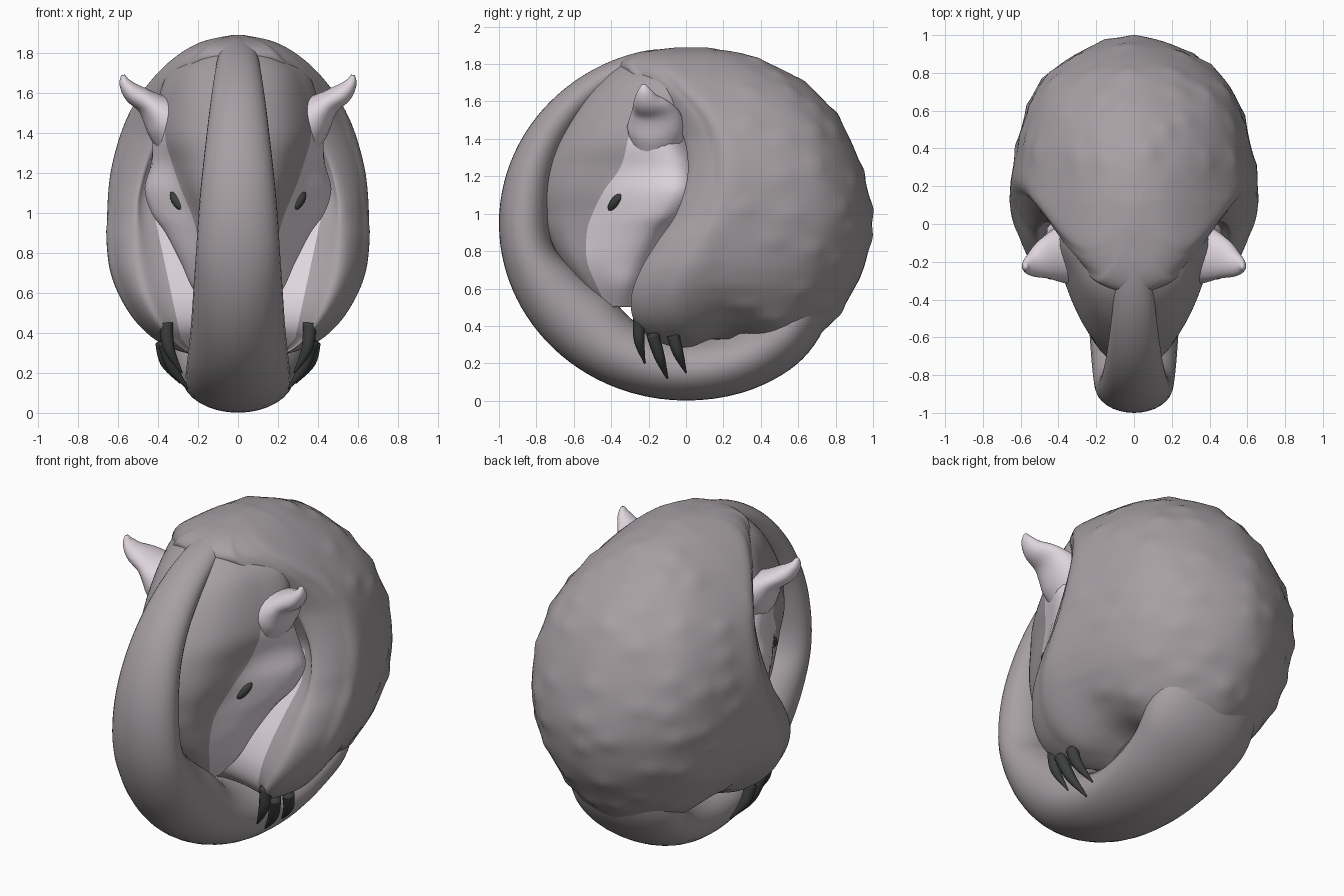
import bpy, bmesh, math, random
from mathutils import Vector

if "Cube" in bpy.data.objects:
    bpy.data.objects.remove(bpy.data.objects["Cube"])

random.seed(4)


def material(name, rgb):
    m = bpy.data.materials.new(name)
    m.diffuse_color = (*rgb, 1)
    m.use_nodes = True
    m.node_tree.nodes["Principled BSDF"].inputs["Base Color"].default_value = m.diffuse_color
    return m


GREY = material("warm grey hide", (0.385, 0.35, 0.37))
PALE = material("pale skin", (0.74, 0.67, 0.72))
DARK = material("dark claw", (0.045, 0.05, 0.047))


def smooth_rows(rows, n, closed=False):
    """Catmull-Rom interpolation of tuples, n steps per span."""
    rows = [Vector(r) for r in rows]
    k, out = len(rows), []
    for i in range(k if closed else k - 1):
        if closed:
            p = [rows[(i + d) % k] for d in (-1, 0, 1, 2)]
        else:
            p = [rows[min(max(i + d, 0), k - 1)] for d in (-1, 0, 1, 2)]
        for s in range(n):
            t = s / n
            out.append(0.5 * (2 * p[1] + (p[2] - p[0]) * t
                              + (2 * p[0] - 5 * p[1] + 4 * p[2] - p[3]) * t ** 2
                              + (3 * p[1] - p[0] - 3 * p[2] + p[3]) * t ** 3))
    return out if closed else out + [rows[-1]]


def loft(name, rings, mats, rule=None):
    """Skin a list of equal rings; rule(ring, column) picks the material."""
    bm = bmesh.new()
    vs = [[bm.verts.new(p) for p in ring] for ring in rings]
    n = len(rings[0])
    for i in range(len(vs) - 1):
        for j in range(n):
            k = (j + 1) % n
            f = bm.faces.new((vs[i][j], vs[i][k], vs[i + 1][k], vs[i + 1][j]))
            if rule:
                f.material_index = rule(i, j)
    bm.faces.new(vs[0])
    bm.faces.new(vs[-1])
    bmesh.ops.recalc_face_normals(bm, faces=bm.faces[:])
    for f in bm.faces:
        f.smooth = True
    me = bpy.data.meshes.new(name)
    bm.to_mesh(me)
    bm.free()
    for m in mats:
        me.materials.append(m)
    ob = bpy.data.objects.new(name, me)
    bpy.context.collection.objects.link(ob)
    return ob


def mirrored_ring(half, z, n):
    """Closed smooth ring from half-section points (first and last on x=0)."""
    pts = half + [(-x, y) for x, y in half[-2:0:-1]]
    return [Vector((p[0], p[1], z)) for p in smooth_rows(pts, n, True)]


def side_column(j, total, first, last):
    """True for columns first..last counted from the front on either side."""
    return first <= min(j, total - 1 - j) < last


def ramp(v, a, b):
    return min(max((v - a) / (b - a), 0), 1)


# curled body: height, half width, front y, back y
BODY = [(0.26, .20, .0, .53), (.32, .36, -.16, .67), (.42, .48, -.27, .785),
        (.55, .57, -.29, .875), (.7, .63, -.24, .95), (.85, .65, -.15, .985),
        (1.0, .65, -.05, .995), (1.2, .635, .01, .955), (1.4, .585, .0, .88),
        (1.55, .515, -.07, .79), (1.7, .40, -.2, .64), (1.8, .285, -.26, .46),
        (1.86, .17, -.2, .3), (1.89, .03, -.03, .1)]
NB = 10
body_rings = []
for z, w, f, b in smooth_rows(BODY, 7):
    c = f + (b - f) * .3
    k = .8 - .08 * ramp(z, 1.05, 1.4)
    inner = min(.27 + (z - .3) * .215, .42, w * (k - .14))
    # hollow belly between the limbs, bulging neck above
    s, q = ramp(z, 1.2, 1.6), min(1, w / .3)
    half = [(0, f + (.1 - .21 * s) * q), (inner, f + (.045 - .105 * s) * q), (w * k, f),
            (w * (.55 + k / 2), f + (c - f) * .42),
            (w, c), (w * .74, c + (b - c) * .69), (0, b)]
    ring = mirrored_ring(half, z, NB)
    # arched belly edge between the foot and the rump
    for p in ring:
        p.z += .1 * math.exp(-((p.y - .25) / .2) ** 2) * max(0, 1 - (z - .26) / .35)
    body_rings.append(ring)
# soft raised scales scattered over the back
centre = Vector((0, .1, .95))
bumps = []
for _ in range(900):
    p = random.choice(random.choice(body_rings[12:-8]))
    if p.y > .3 and all((p - q).length > .15 for q in bumps):
        bumps.append(p.copy())
for ring in body_rings:
    for p in ring:
        if p.y > .15:
            d = min((p - q).length for q in bumps)
            p += (p - centre).normalized() * (.013 * math.exp(-(d / .05) ** 2) - .003)
total = len(body_rings[0])
loft("body", body_rings, [GREY, PALE],
     lambda i, j: int(side_column(j, total, 0, NB) and .3 < body_rings[i][0].z < 1.15))

# tail wrapped under the body and up over the face:
# angle, half width, half thickness, outer radius
TAIL = [(-14, .2, .15, .78), (-30, .30, .17, .9), (-48, .34, .175, .98),
        (-65, .305, .175, 1), (-90, .27, .175, 1), (-115, .255, .19, 1),
        (-135, .237, .21, 1), (-155, .223, .18, 1), (-170, .21, .14, 1),
        (-190, .19, .13, 1), (-210, .16, .11, 1), (-230, .13, .09, 1),
        (-250, .1, .065, 1), (-261, .08, .05, .995), (-272, .05, .04, .97)]
tail_rings = []
for a, hw, ht, out in smooth_rows(TAIL, 6):
    a = math.radians(a)
    ring = []
    for k in range(32):
        t = math.tau * k / 32
        r = out - ht + ht * math.cos(t)
        ring.append(Vector((hw * math.sin(t), r * math.cos(a), .948 + .947 * r * math.sin(a))))
    tail_rings.append(ring)
loft("tail", tail_rings, [GREY])

# head: height, front y, cap edge x and y, cheek x and y
HEAD = [(1.85, -.25, .03, -.2, .04, -.1), (1.8, -.36, .16, -.24, .22, .0),
        (1.72, -.46, .27, -.26, .32, -.02),
        (1.6, -.57, .33, -.27, .37, -.04), (1.4, -.69, .365, -.31, .40, -.06),
        (1.25, -.75, .33, -.35, .42, -.02), (1.12, -.77, .285, -.44, .46, -.02),
        (1.0, -.76, .235, -.50, .43, -.08), (.9, -.74, .205, -.53, .36, -.17),
        (.75, -.67, .18, -.53, .28, -.25), (.62, -.58, .15, -.48, .22, -.3),
        (.5, -.46, .1, -.42, .12, -.32)]
NH = 6
head_rings = []
for z, f, xs, ys, xc, yc in smooth_rows(HEAD, 7):
    half = [(0, f), (xs * .62, f + (ys - f) * .3), (xs, ys), (xc, yc), (0, yc + .15)]
    head_rings.append(mirrored_ring(half, z, NH))
head_total = len(head_rings[0])
loft("head", head_rings, [GREY, PALE],
     lambda i, j: int(side_column(j, head_total, 2 * NH, 4 * NH) and head_rings[i][0].z < 1.54))


def tube(name, path, mat, side, steps=5, n=20):
    """Tapered tube; path rows are x, y, z, radius along y, radius across."""
    rows = smooth_rows(path, steps)
    rings = []
    for i, r in enumerate(rows):
        d = Vector(rows[min(i + 1, len(rows) - 1)][:3]) - Vector(rows[max(i - 1, 0)][:3])
        across = Vector((0, 1, 0)).cross(d).normalized()
        along = d.cross(across).normalized()
        ring = []
        for k in range(n):
            t = math.tau * k / n
            p = Vector(r[:3]) + along * r[3] * math.cos(t) + across * r[4] * math.sin(t)
            ring.append(Vector((p.x * side, p.y, p.z)))
        rings.append(ring)
    loft(name, rings, [mat])


EAR = [(.28, -.16, 1.37, .14, .13), (.365, -.16, 1.47, .155, .115),
       (.45, -.18, 1.55, .12, .065), (.525, -.21, 1.60, .075, .05),
       (.565, -.222, 1.65, .042, .03), (.575, -.226, 1.69, .012, .01)]
CLAWS = [[(.36, -.25, .45), (.345, -.25, .32), (.28, -.22, .2)],
         [(.37, -.18, .36), (.33, -.14, .23), (.25, -.1, .12)],
         [(.38, -.07, .35), (.36, -.04, .25), (.29, 0, .15)]]
for side, label in ((1, "right"), (-1, "left")):
    tube("ear_" + label, EAR, PALE, side)
    for i, path in enumerate(CLAWS):
        rows = [(*p, r, r) for p, r in zip(path, (.034, .028, .004))]
        tube(f"claw_{label}_{i + 1}", rows, DARK, side, 6, 12)
    # slanted almond eye
    mid, axis = Vector((.305, -.38, 1.06)), Vector((.5, .55, .75)).normalized()
    rows = []
    for k in range(9):
        t = -.98 + 1.96 * k / 8
        r = .026 * math.sqrt(1 - t * t)
        rows.append((*(mid + axis * .062 * t), r, r))
    tube("eye_" + label, rows, DARK, side, 2, 12)
